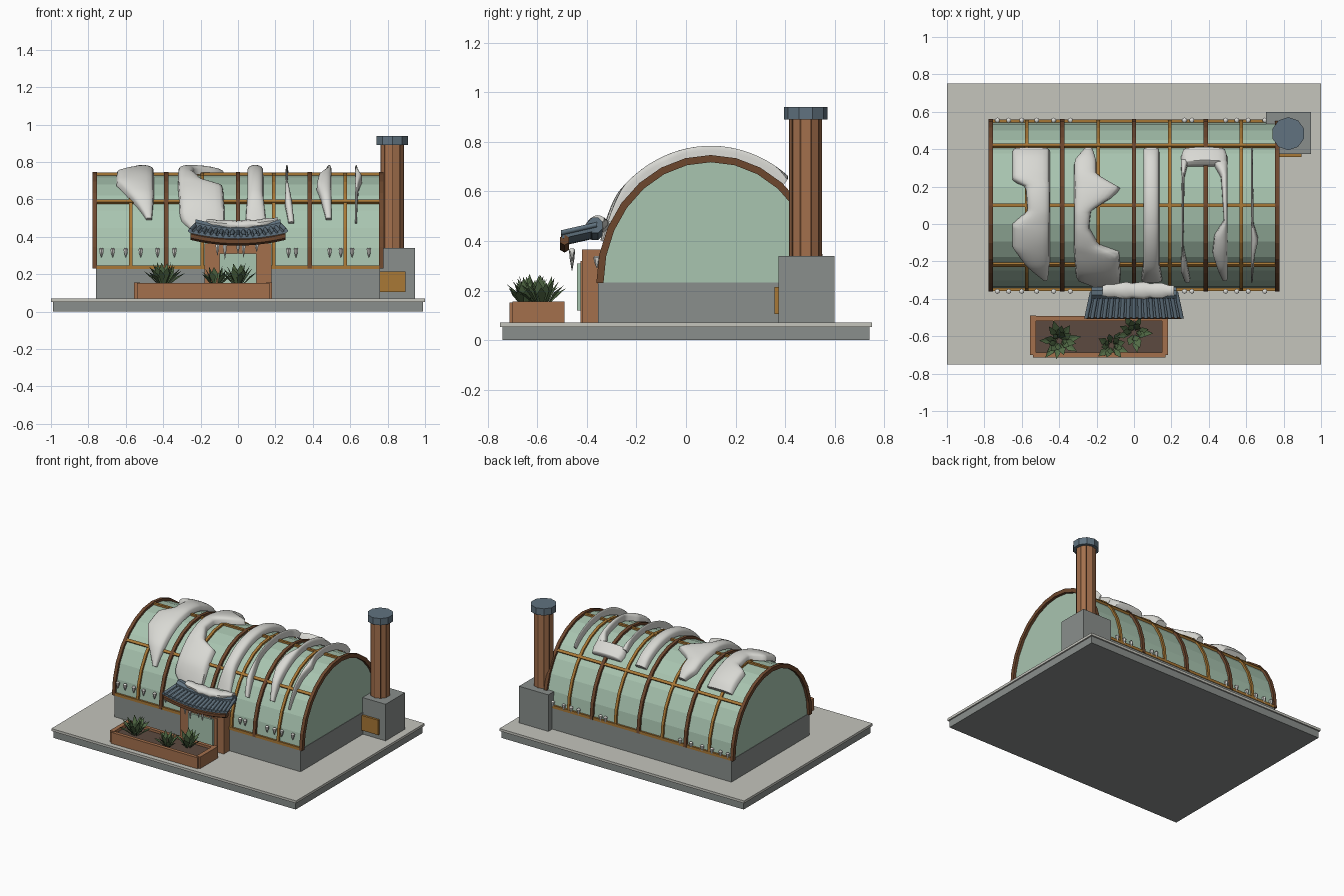
import bpy, bmesh, random
from math import sin, cos, pi, acos, radians
from mathutils import Vector

random.seed(4)
if "Cube" in bpy.data.objects:
    bpy.data.objects.remove(bpy.data.objects["Cube"])


def material(name, rgb):
    lin = [((c + 0.055) / 1.055) ** 2.4 for c in rgb] + [1]
    m = bpy.data.materials.new(name)
    m.use_nodes = True
    m.diffuse_color = lin
    m.node_tree.nodes["Principled BSDF"].inputs["Base Color"].default_value = lin
    return m


PALE = material("pale paving", (.77, .77, .74))
STONE = material("grey stone", (.54, .56, .55))
GLASS = material("green glass", (.66, .77, .69))
DARK = material("dark timber", (.43, .28, .18))
GOLD = material("golden timber", (.66, .47, .21))
WOOD = material("warm wood", (.64, .44, .30))
SNOW = material("snow", (.85, .85, .83))
TILE = material("slate tile", (.38, .45, .50))
LEAF = material("leaf green", (.33, .43, .28))
SOIL = material("soil", (.36, .29, .25))


def finish(name, bm, mat, smooth=False):
    bmesh.ops.recalc_face_normals(bm, faces=bm.faces)
    me = bpy.data.meshes.new(name)
    bm.to_mesh(me)
    bm.free()
    me.materials.append(mat)
    ob = bpy.data.objects.new(name, me)
    bpy.context.collection.objects.link(ob)
    if smooth:
        bpy.ops.object.select_all(action='DESELECT')
        ob.select_set(True)
        bpy.context.view_layer.objects.active = ob
        bpy.ops.object.shade_smooth_by_angle(angle=radians(50))
    return ob


def add_loft(bm, rings):
    vs = [[bm.verts.new(p) for p in r] for r in rings]
    n = len(vs[0])
    for a, b in zip(vs, vs[1:]):
        for i in range(n):
            bm.faces.new((a[i], a[(i + 1) % n], b[(i + 1) % n], b[i]))
    bm.faces.new(vs[0])
    bm.faces.new(vs[-1])


def loft(name, rings, mat, smooth=False):
    bm = bmesh.new()
    add_loft(bm, rings)
    return finish(name, bm, mat, smooth)


def box(name, x, y, z, mat):
    rect = [(x[0], y[0]), (x[1], y[0]), (x[1], y[1]), (x[0], y[1])]
    return loft(name, [[(a, b, h) for a, b in rect] for h in z], mat)


def ring(c, r, axis, n=8, squash=1):
    """Polygon around a centre, lying across the given axis."""
    out = []
    for i in range(n):
        a, b = r * cos(2 * pi * (i + .5) / n), r * squash * sin(2 * pi * (i + .5) / n)
        d = {'x': (0, a, b), 'y': (a, 0, b), 'z': (a, b, 0)}[axis]
        out.append(Vector(c) + Vector(d))
    return out


def arch(t, off=0):
    return .1 - (.445 + off) * cos(t), .23 + (.5 + off) * sin(t)


def arch_bar(name, x0, x1, t0, t1, steps, o0, o1, mat):
    rings = []
    for i in range(steps + 1):
        t = t0 + (t1 - t0) * i / steps
        a, b = arch(t, o0), arch(t, o1)
        rings.append([(x0, *a), (x1, *a), (x1, *b), (x0, *b)])
    loft(name, rings, mat)


# Paved base and greenhouse walls
box("base_block", (-.99, .99), (-.74, .74), (0, .052), STONE)
box("base_paving", (-1, 1), (-.75, .75), (.052, .07), PALE)
box("foundation_wall", (-.76, .76), (-.355, .555), (.07, .232), STONE)

# Barrel vault of glass, ribs and purlins
SEG = 14
loft("glass_vault", [[(x, *arch(pi * i / SEG)) for i in range(SEG + 1)] for x in (-.757, .757)], GLASS)
for i in range(9):
    x = -.765 + i * 1.53 / 8
    if i % 2 == 0:
        arch_bar("main_rib", x - .012, x + .012, 0, pi, SEG, -.012, .017, DARK)
    else:
        arch_bar("slim_rib", x - .01, x + .01, 0, pi, SEG, -.005, .013, GOLD)
for t in (.015, .25 * pi, .5 * pi, .75 * pi, pi - .015):
    arch_bar("purlin", -.76, .76, t - .02, t + .02, 1, -.005, .013, GOLD)


# Snow drifts: rows of (y, left edge, right edge) draped over the vault
def drift(name, rows, height=.05):
    rings, n = [], 10
    steps = 40
    y0, y1 = rows[0][0], rows[-1][0]
    for s in range(steps + 1):
        y = y0 + (y1 - y0) * s / steps
        for a, b in zip(rows, rows[1:]):
            if b[0] - 1e-6 <= y <= a[0] + 1e-6:
                k = (a[0] - y) / (a[0] - b[0])
                l, r = (a[j] + (b[j] - a[j]) * k for j in (1, 2))
                break
        t = acos(max(-1, min(1, (.1 - y) / .455)))
        h = height * min(1, .45 + (steps - s) * .12, .75 + s * .1)
        pts = []
        for i in range(n + 1):
            u = pi * i / n
            off = h * max(0, sin(u)) ** .45 + .004
            pts.append(((l + r) / 2 - (r - l) / 2 * cos(u), *arch(t, off)))
        rings.append(pts)
    loft(name, rings, SNOW, True)


drift("snow_drift_right", [(.39, -.65, -.45), (.23, -.65, -.45), (.2, -.58, -.45), (.07, -.57, -.45),
                           (0, -.65, -.45), (-.12, -.65, -.45), (-.21, -.58, -.45), (-.29, -.49, -.46)])
drift("snow_drift_wide", [(.39, -.27, -.22), (.33, -.32, -.2), (.26, -.32, -.2), (.19, -.32, -.07),
                          (.14, -.32, -.12), (.07, -.32, -.23), (-.02, -.32, -.24), (-.11, -.32, -.19),
                          (-.15, -.32, -.08), (-.29, -.31, -.07), (-.33, -.22, -.08)])
drift("snow_drift_middle", [(.39, .05, .135), (-.2, .05, .135), (-.3, .04, .15)])
drift("snow_drift_top_bar", [(.39, .26, .49), (.36, .25, .5), (.31, .26, .5)])
drift("snow_drift_thin_leg", [(.33, .25, .29), (.25, .255, .27), (-.12, .255, .265), (-.24, .25, .29), (-.3, .27, .3)])
drift("snow_drift_thick_leg", [(.33, .42, .5), (.25, .465, .5), (.02, .48, .5), (-.06, .43, .5),
                               (-.15, .42, .5), (-.24, .45, .5), (-.29, .47, .5)])
drift("snow_drift_sliver", [(.39, .625, .635), (0, .625, .64), (-.08, .625, .665), (-.16, .625, .645), (-.3, .625, .635)])


# Icicles on the glass and under the canopy
def icicle(x, y, z, length, r):
    loft("icicle", [ring((x, y, z - length * k), r * w, 'z', 6)
                    for k, w in ((0, .5), (.12, 1), (.45, .8), (1, .1))], SNOW, True)


for x in (-.73, -.67, -.6, -.52, -.43, -.34, .27, .31, .49, .55, .61, .7):
    icicle(x, -.36, .34, .05, .014)
    icicle(x, .555, .28, .05, .014)
for x, drop in ((-.11, .07), (-.07, .09), (0, .06), (.03, .08), (.1, .05)):
    icicle(x, -.46, .37, drop, .012)

# Doorway
for s in (-1, 1):
    box("door_jamb", (s * .15 - .028, s * .15 + .028), (-.42, -.34), (.07, .365), WOOD)
box("door_lintel", (-.178, .178), (-.42, -.34), (.315, .365), WOOD)
box("door_panel", (-.125, .125), (-.425, -.34), (.07, .32), WOOD)
box("door_glass", (-.1, .1), (-.44, -.42), (.12, .31), GLASS)


# Upswept tiled canopy
def canopy(u, v, dz=0):
    return Vector((u * (.225 + .03 * v), -.36 - .14 * v, .432 - .032 * v + .03 * u * u + dz))


us = [-1 + i / 8 for i in range(17)]
loft("canopy_deck", [[canopy(u, 0), canopy(u, 1), canopy(u, 1, -.02), canopy(u, 0, -.02)] for u in us], TILE)
for u in us:
    loft("canopy_tile_row", [ring(canopy(u, v, .004), .011, 'y') for v in (0, .34, .67, 1.03)], TILE, True)
loft("canopy_ridge", [ring(canopy(u, .05, .003), .033, 'x') for u in us], TILE)
loft("canopy_fascia", [ring(canopy(u, .93, -.028), .021, 'x', 6) for u in us], DARK)
loft("canopy_snow", [ring(canopy(-.75 + 1.7 * k / 12, -.03, .028), .046 * (.35 + .65 * sin(pi * (k + .5) / 13) ** .5)
                          * (1 + .12 * sin(k * 2.1)), 'x', 10, .6) for k in range(13)], SNOW, True)

# Planter
for y in (-.7, -.505):
    box("planter_long_board", (-.54, .168), (y - .013, y + .013), (.07, .152), WOOD)
for x in (-.54, .165):
    box("planter_end_board", (x - .016, x + .016), (-.7, -.49), (.07, .156), WOOD)
box("planter_soil", (-.53, .155), (-.69, -.51), (.075, .135), SOIL)


# Broad pointed leaves, folded along the midrib
def plant(name, cx, cy, spread, height, count):
    bm = bmesh.new()
    for i in range(count):
        a = 2.4 * i + random.uniform(-.3, .3)
        lean = .25 + .75 * (i + 1) / count
        out = Vector((cos(a), sin(a), 0))
        side = Vector((-sin(a), cos(a), 0)) * random.uniform(.016, .022)
        root = Vector((cx, cy, .13)) + out * .012
        tip = root + out * spread * lean + Vector((0, 0, height * (1.25 - .65 * lean)))
        mid = root.lerp(tip, .55) + Vector((0, 0, .012))
        v = [bm.verts.new(p) for p in (root, mid + side, tip, mid - side,
                                       mid - out * .007 - Vector((0, 0, .01)))]
        for f in ((0, 1, 4), (1, 2, 4), (2, 3, 4), (3, 0, 4), (0, 3, 2, 1)):
            bm.faces.new([v[j] for j in f])
    finish(name, bm, LEAF)


plant("plant_right", -.4, -.625, .11, .13, 22)
plant("plant_middle", -.12, -.65, .085, .11, 14)
plant("plant_left", 0, -.58, .1, .125, 16)

# Stove block, chimney and cap
box("stove_block", (.705, .945), (.373, .6), (.07, .34), STONE)
box("stove_door", (.76, .895), (.357, .375), (.105, .215), GOLD)
loft("chimney_stack", [ring((.825, .483, z), .066, 'z', 10) for z in (.34, .9)], WOOD)
for i in range(10):
    x, y = .825 + .064 * cos(pi * i / 5 + pi / 10), .483 + .064 * sin(pi * i / 5 + pi / 10)
    loft("chimney_seam", [ring((x, y, z), .004, 'z', 4) for z in (.34, .89)], DARK)
loft("chimney_cap", [ring((.825, .483, z), .088, 'z', 10) for z in (.89, .94)], TILE)
